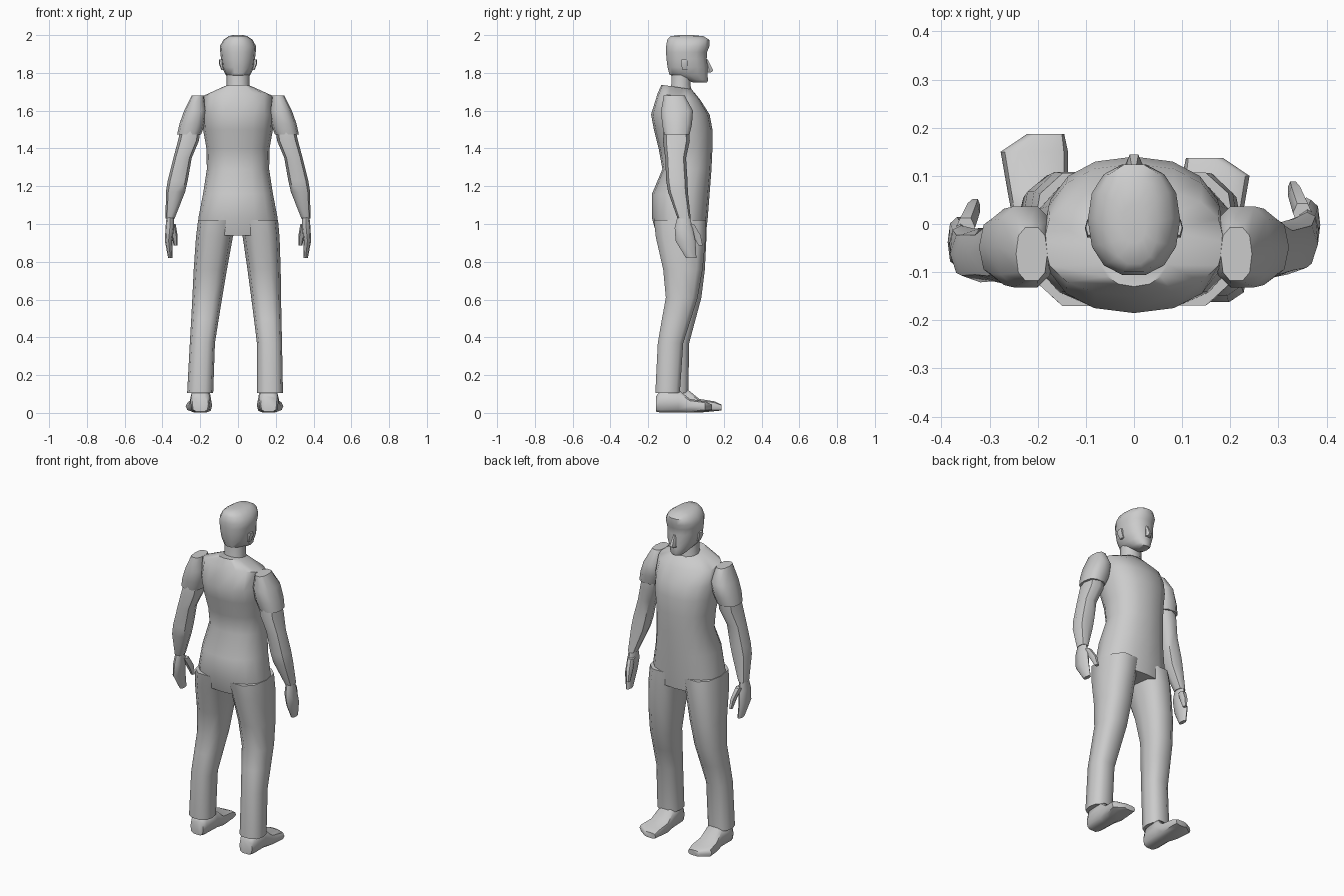
import bpy, bmesh, math


def loft(name, rings, n=10, side=1, axis='z', p=2.4, shift=None, angle=50):
    """Skin super-elliptic rings (t, a0, a1, b0, b1[, tilt]); side=-1 mirrors in x."""
    bm = bmesh.new()
    loops = []
    for t, a0, a1, b0, b1, *tilt in rings:
        k = tilt[0] if tilt else 0
        loop = []
        for i in range(n):
            q = 2 * math.pi * i / n
            c, s = math.cos(q), math.sin(q)
            u = math.copysign(abs(c) ** (2 / p), c) * (a1 - a0) / 2
            v = math.copysign(abs(s) ** (2 / p), s) * (b1 - b0) / 2
            x, y, z = (a0 + a1) / 2 + u, (b0 + b1) / 2 + v, t + k * v
            if axis == 'y':
                y, z = z, y
            x *= side
            if shift and side < 0:
                dx, dy = shift(z)
                x, y = x + dx, y + dy
            loop.append(bm.verts.new((x, y, z)))
        loops.append(loop)
    for a, b in zip(loops, loops[1:]):
        for i in range(n):
            j = (i + 1) % n
            bm.faces.new((a[i], a[j], b[j], b[i]))
    bm.faces.new(loops[0])
    bm.faces.new(loops[-1])
    bmesh.ops.recalc_face_normals(bm, faces=bm.faces)
    me = bpy.data.meshes.new(name)
    bm.to_mesh(me)
    bm.free()
    for f in me.polygons:
        f.use_smooth = True
    me.set_sharp_from_angle(angle=math.radians(angle))
    ob = bpy.data.objects.new(name, me)
    bpy.context.collection.objects.link(ob)
    return ob


# Torso from crotch to collar
loft("torso", [
    (0.94, -.21, .21, -.155, .105), (1.03, -.21, .21, -.18, .115),
    (1.16, -.185, .185, -.18, .125), (1.29, -.165, .165, -.125, .135),
    (1.40, -.167, .167, -.145, .14), (1.50, -.185, .185, -.17, .14),
    (1.58, -.19, .19, -.185, .125), (1.675, -.188, .188, -.15, .075, -.15),
    (1.725, -.075, .075, -.13, .03, -.15)], n=16, p=2.3)

# Neck and head, facing +y
loft("neck", [(1.66, -.07, .07, -.1, .045), (1.74, -.06, .06, -.08, .025),
              (1.84, -.06, .06, -.08, .03)], n=10, p=2.1)
loft("head", [
    (1.748, -.03, .03, .04, .112), (1.762, -.045, .045, .0, .118),
    (1.79, -.066, .066, -.09, .116), (1.83, -.084, .084, -.1, .117),
    (1.875, -.09, .09, -.106, .112), (1.91, -.094, .094, -.108, .114),
    (1.94, -.096, .096, -.108, .126), (1.975, -.078, .078, -.102, .126),
    (1.994, -.05, .05, -.085, .095), (2.0, -.025, .025, -.04, .04)],
    n=14, p=2.25)
loft("nose", [(1.803, -.018, .018, .1, .135), (1.812, -.018, .018, .1, .147),
              (1.87, -.008, .008, .1, .117)], n=6, p=2)


# Natural stance: the left limbs sit a little further forward
def leg_shift(z):
    return -.035 * (1 - z), .05 * (1 - z)


def arm_shift(z):
    return 0, -.06 * max(0, 1.5 - z)


for side, label in ((1, "right"), (-1, "left")):
    loft("ear_" + label, [(1.815, .075, .088, -.02, .01), (1.85, .08, .102, -.03, .012),
                          (1.87, .08, .1, -.025, .01)], n=6, side=side)
    # Trouser leg
    loft("trouser_leg_" + label, [
        (1.02, .0, .212, -.175, .112), (.93, .025, .22, -.165, .11),
        (.76, .05, .226, -.125, .092), (.61, .07, .228, -.11, .065),
        (.50, .084, .23, -.13, .03), (.37, .1, .233, -.152, -.012),
        (.105, .1, .238, -.165, -.03)], side=side, p=2.6, shift=leg_shift)
    # Shoe, lofted heel to toe
    loft("shoe_" + label, [
        (-.158, .12, .205, .005, .09), (-.135, .11, .215, 0, .12),
        (-.04, .105, .215, 0, .125), (.02, .1, .226, 0, .075),
        (.1, .1, .24, .008, .062), (.137, .108, .185, .012, .045)],
        side=side, axis='y', p=3.2, shift=lambda z: (-.037, .05))
    # Short sleeve
    loft("sleeve_" + label, [
        (1.68, .18, .245, -.12, -.005), (1.60, .165, .285, -.135, .04),
        (1.53, .175, .31, -.13, .035), (1.475, .195, .322, -.118, .022)],
        side=side, p=2.6)
    # Bare arm down to the wrist
    loft("arm_" + label, [
        (1.52, .195, .3, -.115, .015), (1.44, .207, .318, -.122, .02),
        (1.35, .245, .342, -.11, .0), (1.23, .266, .372, -.105, .008),
        (1.17, .28, .382, -.095, .01), (1.03, .335, .383, -.045, .025)],
        side=side, n=8, shift=arm_shift)
    # Hand and thumb
    loft("hand_" + label, [
        (1.04, .34, .378, -.045, .02), (.98, .338, .384, -.06, .035),
        (.91, .348, .387, -.055, .05), (.82, .346, .37, .0, .055)],
        side=side, n=8, shift=arm_shift)
    loft("thumb_" + label, [
        (1.0, .33, .37, .0, .045), (.94, .32, .352, .035, .08),
        (.885, .32, .34, .065, .09)], side=side, n=6, shift=arm_shift)
